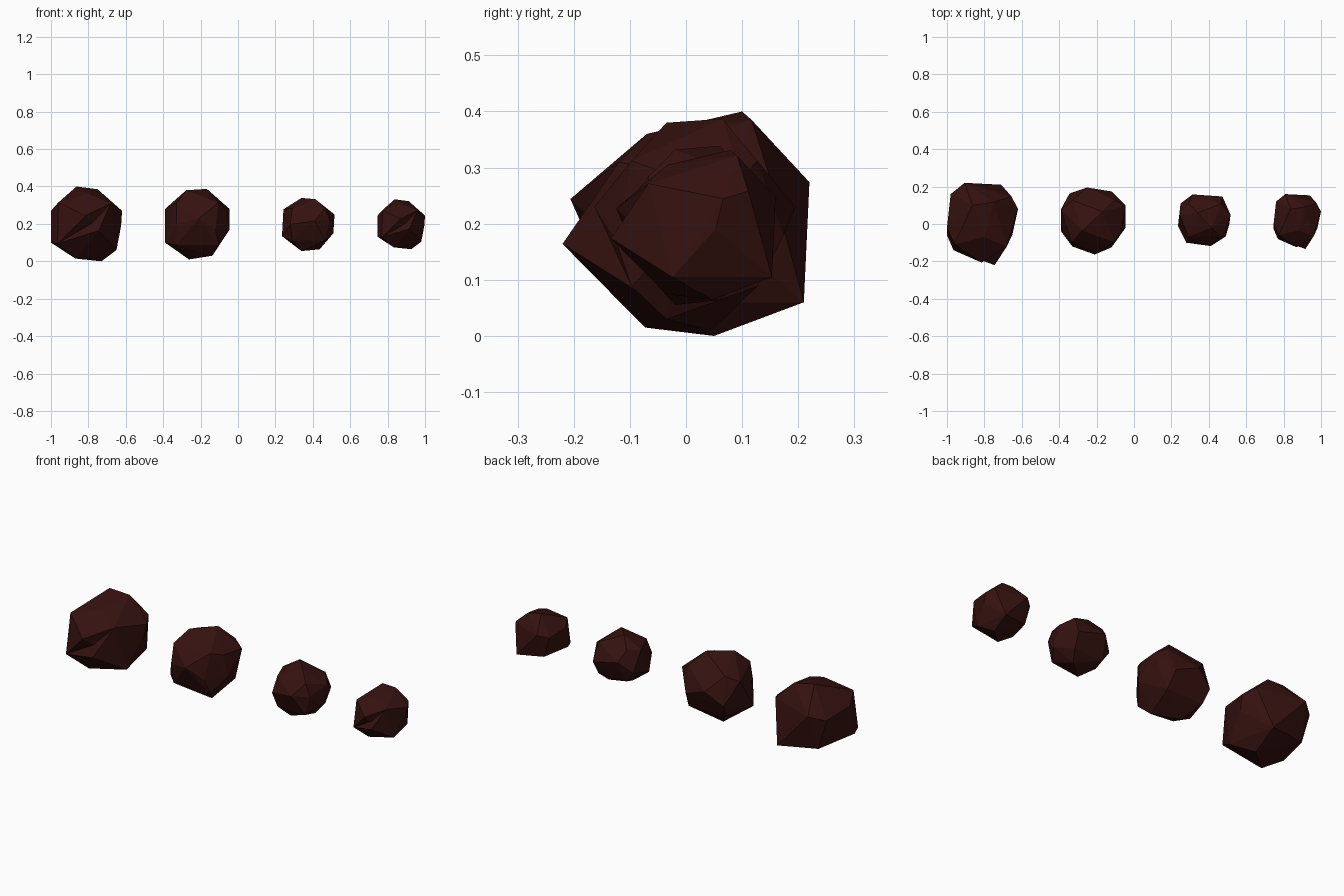
import bpy, bmesh
from mathutils import Vector

if "Cube" in bpy.data.objects:
    bpy.data.objects.remove(bpy.data.objects["Cube"])

mat = bpy.data.materials.new("dark_red_stone")
mat.diffuse_color = (0.036, 0.006, 0.005, 1)
mat.use_nodes = True
mat.node_tree.nodes["Principled BSDF"].inputs["Base Color"].default_value = mat.diffuse_color


def rock(name, centre, ridge, corner, scale=1.0, notch=None):
    """Faceted boulder: 8 box corners plus ridge points, wrapped in a convex hull."""
    bm = bmesh.new()
    for sx in (-1, 1):
        for sy in (-1, 1):
            for sz in (-1, 1):
                bm.verts.new((sx * corner, sy * corner, sz * corner))
    for p in ridge:
        bm.verts.new(p)
    res = bmesh.ops.convex_hull(bm, input=bm.verts)
    junk = {g for g in res["geom_interior"] + res["geom_unused"]
            if isinstance(g, bmesh.types.BMVert)}
    bmesh.ops.delete(bm, geom=list(junk), context='VERTS')
    # chipped dent in the front edge between two peaks
    if notch:
        a, b, depth = notch
        near = lambda p: min(bm.verts, key=lambda v: (v.co - Vector(p)).length)
        edge = bm.edges.get((near(a), near(b)))
        if edge:
            bmesh.ops.subdivide_edges(bm, edges=[edge], cuts=1)
            near((Vector(a) + Vector(b)) / 2).co.y += depth
            bmesh.ops.triangulate(bm, faces=bm.faces)
    bmesh.ops.scale(bm, vec=(scale,) * 3, verts=bm.verts)
    bmesh.ops.translate(bm, vec=centre, verts=bm.verts)
    bmesh.ops.recalc_face_normals(bm, faces=bm.faces)
    me = bpy.data.meshes.new(name)
    bm.to_mesh(me)
    bm.free()
    me.materials.append(mat)
    ob = bpy.data.objects.new(name, me)
    bpy.context.collection.objects.link(ob)


# Jagged boulder, used large and small
jagged = [
    (-.053, .10, .20), (.06, .117, .185), (.01, -.07, .16),      # top
    (-.096, .22, .074), (.08, .20, -.09), (.10, .21, -.14),      # back
    (-.19, -.02, .07), (-.19, -.06, -.10), (-.17, .16, .05),     # left
    (.19, .08, .07), (.185, .06, -.01), (.16, -.056, -.14), (.155, .147, .09),
    (.065, -.22, -.036), (-.005, -.206, .044),                   # front peaks
    (-.155, -.14, -.105), (-.15, -.107, .115), (.13, -.12, .11),
    (.08, .05, -.20), (-.06, -.073, -.185), (-.12, .16, -.12),   # bottom
]
chip = (jagged[13], jagged[14], .05)
rock("large_rock", (-.81, 0, .20), jagged, .11, 1.0, chip)
rock("tiny_rock", (.873, .013, .198), jagged, .11, .667, chip)

# Rounder boulders
rock("medium_rock", (-.217, .015, .20), [
    (.05, .05, .187), (-.06, -.05, .18),
    (-.033, .18, .03), (.097, .159, -.02),
    (.172, .085, .08), (.172, -.035, -.03), (.15, -.05, .09),
    (.007, -.178, .03), (.097, -.14, -.03), (-.113, -.135, 0),
    (-.173, .065, .08), (-.173, -.055, -.10), (-.128, .148, -.04),
    (-.045, .03, -.19), (.08, -.05, -.17),
], .112)
rock("small_rock", (.378, .02, .197), [
    (-.038, .04, .142), (.036, -.04, .135),
    (-.065, .138, .03), (.095, .127, -.01),
    (.138, .03, .053), (.132, -.02, -.047), (.112, -.087, .02),
    (.032, -.138, .02), (-.098, -.12, 0),
    (-.135, .03, .081), (-.143, -.03, -.063), (-.129, .09, -.03),
    (.058, .04, -.133), (-.038, -.04, -.142),
], .087)
